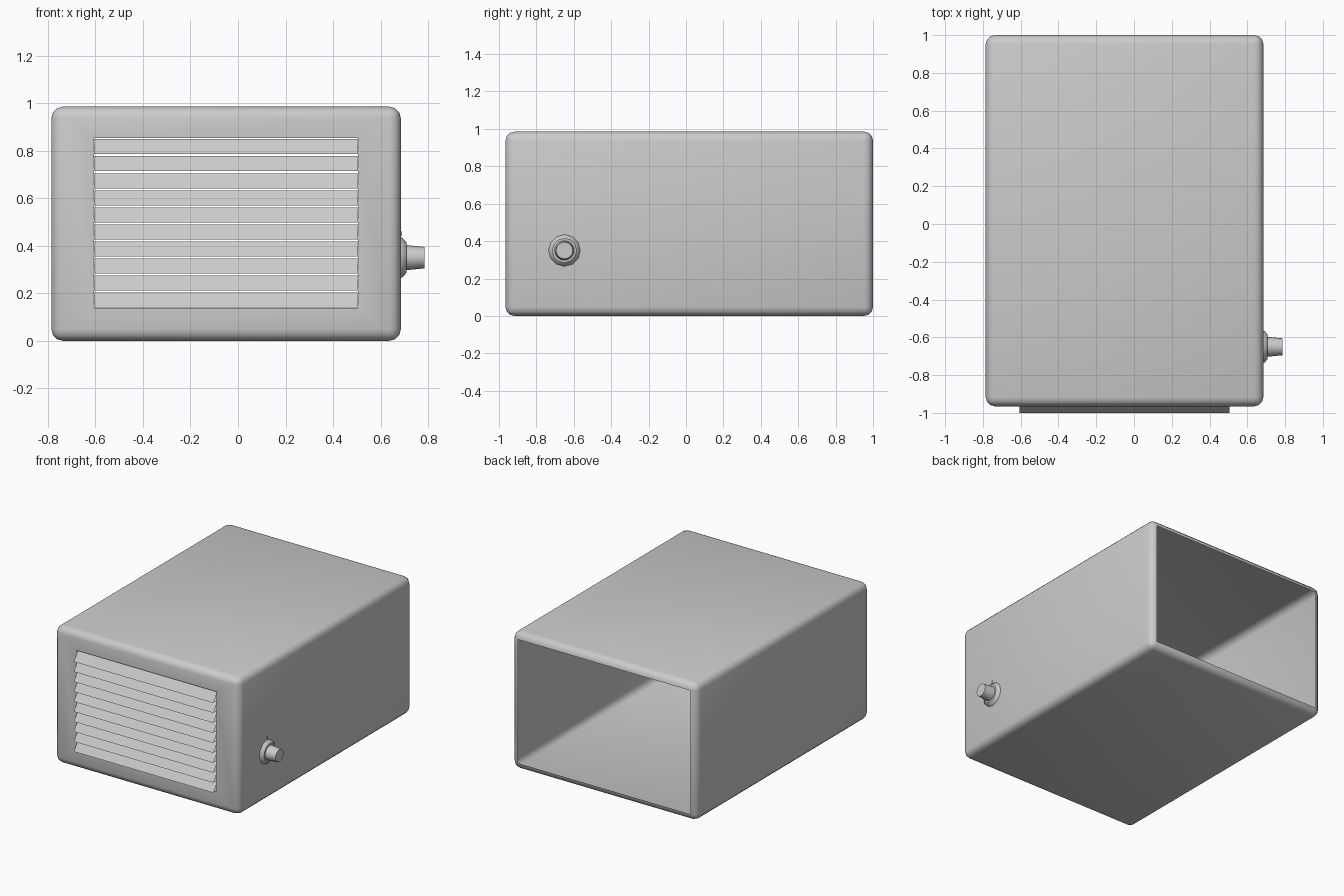
import bpy, bmesh, math
from mathutils import Vector

if "Cube" in bpy.data.objects:
    bpy.data.objects.remove(bpy.data.objects["Cube"])

X0, X1, Y0, Y1, H = -0.785, 0.685, -0.965, 1.0, 0.985
HOLE_X, HOLE_Z = (-0.605, 0.505), (0.137, 0.853)


def make_object(name, bm, angle=None):
    mesh = bpy.data.meshes.new(name)
    bm.to_mesh(mesh)
    bm.free()
    obj = bpy.data.objects.new(name, mesh)
    bpy.context.collection.objects.link(obj)
    if angle is not None:
        bpy.ops.object.select_all(action='DESELECT')
        obj.select_set(True)
        bpy.context.view_layer.objects.active = obj
        bpy.ops.object.shade_smooth_by_angle(angle=math.radians(angle))
    return obj


def lathe_x(name, profile, y, z, sides):
    """Revolve (x, radius) points about an axis parallel to x, capping the outer end."""
    bm = bmesh.new()
    rings = [[bm.verts.new((x, y + r * math.cos(math.tau * i / sides),
                            z + r * math.sin(math.tau * i / sides)))
              for i in range(sides)] for x, r in profile]
    for a, b in zip(rings, rings[1:]):
        for i in range(sides):
            j = (i + 1) % sides
            bm.faces.new((a[i], a[j], b[j], b[i]))
    bm.faces.new(rings[-1])
    return make_object(name, bm, 35)


# Casing: rounded box shell, open at the back, with a window in the front
bm = bmesh.new()
bmesh.ops.create_cube(bm, size=1)
for v in bm.verts:
    v.co = Vector((X0 + (v.co.x + 0.5) * (X1 - X0),
                   Y0 + (v.co.y + 0.5) * (Y1 - Y0),
                   (v.co.z + 0.5) * H))
bmesh.ops.bevel(bm, geom=bm.edges[:], offset=0.048, segments=3, profile=0.5,
                affect='EDGES')
bm.normal_update()
back = max(bm.faces, key=lambda f: f.calc_center_median().y)
bmesh.ops.delete(bm, geom=[back], context='FACES_ONLY')
front = min(bm.faces, key=lambda f: f.calc_center_median().y)
bmesh.ops.inset_region(bm, faces=[front], thickness=0.1)
for v in front.verts:
    v.co.x = HOLE_X[v.co.x > (X0 + X1) / 2]
    v.co.z = HOLE_Z[v.co.z > H / 2]
bmesh.ops.delete(bm, geom=[front], context='FACES_ONLY')
make_object("casing", bm, 60)

# Louvres: ten thin slats, tilted so the lower edge stands out
bm = bmesh.new()
for i in range(10):
    z = 0.14 + i * 0.0717
    bm.faces.new([bm.verts.new(c) for c in (
        (HOLE_X[0], -1.0, z), (HOLE_X[1], -1.0, z),
        (HOLE_X[1], -0.955, z + 0.063), (HOLE_X[0], -0.955, z + 0.063))])
make_object("louvre_slats", bm)

# Control knob on the right side, with its collar and pointer mark
KY, KZ = -0.65, 0.35
lathe_x("knob_collar", [(X1, 0.085), (0.692, 0.083), (0.708, 0.065)], KY, KZ, 12)
lathe_x("knob", [(0.705, 0.053), (0.785, 0.045)], KY, KZ, 16)
bm = bmesh.new()
bm.faces.new([bm.verts.new((x, KY, z)) for x, z in
              ((X1, 0.443), (0.691, 0.443), (0.691, 0.46), (X1, 0.46))])
make_object("knob_mark", bm)
